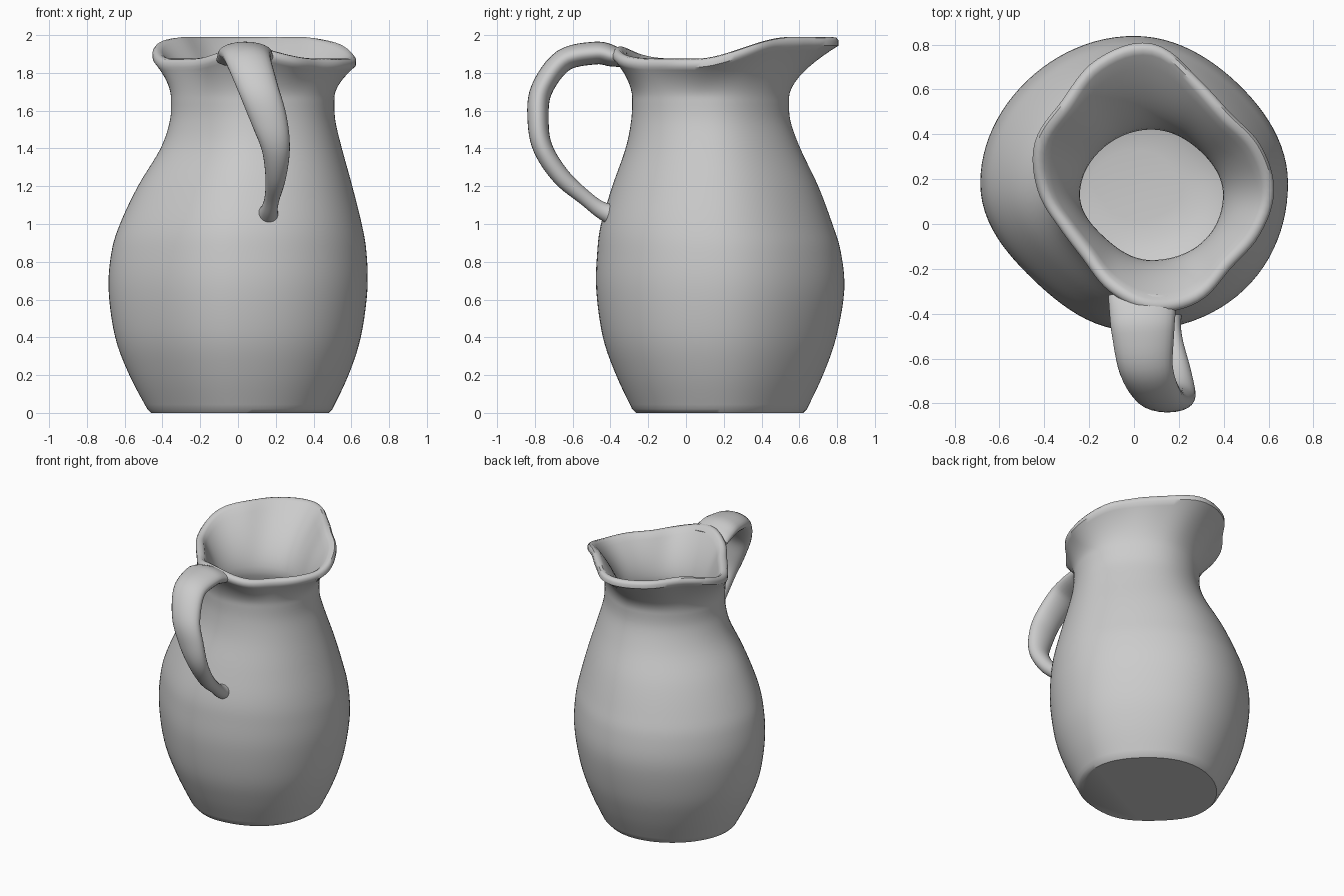
import bpy, bmesh, math
from mathutils import Vector

if "Cube" in bpy.data.objects:
    bpy.data.objects.remove(bpy.data.objects["Cube"])

N = 96  # segments around the body


def catmull(pts, steps, closed=False):
    """Smooth curve through tuples of any length."""
    n = len(pts)
    get = (lambda i: pts[i % n]) if closed else (lambda i: pts[max(0, min(n - 1, i))])
    out = []
    for i in range(n if closed else n - 1):
        a, b, c, d = (get(i + k) for k in (-1, 0, 1, 2))
        for s in range(steps):
            t = s / steps
            out.append(tuple(0.5 * (2 * q + (r - p) * t + (2 * p - 5 * q + 4 * r - u) * t * t
                                    + (3 * q - p - 3 * r + u) * t ** 3)
                             for p, q, r, u in zip(a, b, c, d)))
    if not closed:
        out.append(tuple(pts[-1]))
    return out


def loft(name, rings):
    """Skin a list of closed rings and cap both ends."""
    bm = bmesh.new()
    vs = [[bm.verts.new(p) for p in ring] for ring in rings]
    n = len(rings[0])
    for a, b in zip(vs, vs[1:]):
        for i in range(n):
            bm.faces.new((a[i], a[(i + 1) % n], b[(i + 1) % n], b[i]))
    bm.faces.new(vs[0][::-1])
    bm.faces.new(vs[-1])
    bmesh.ops.recalc_face_normals(bm, faces=bm.faces)
    me = bpy.data.meshes.new(name)
    bm.to_mesh(me)
    bm.free()
    ob = bpy.data.objects.new(name, me)
    bpy.context.collection.objects.link(ob)
    bpy.ops.object.select_all(action='DESELECT')
    bpy.context.view_layer.objects.active = ob
    ob.select_set(True)
    bpy.ops.object.shade_smooth_by_angle(angle=math.radians(45))
    return ob


PINCH = (0.045, 0.015, 0.075, -0.015)  # hand-made unevenness, one value per quarter


def oval(row, inset=0.0):
    """Horizontal ring filling x0..x1, y0..y1, slightly uneven on the diagonals."""
    z, x0, x1, y0, y1 = row
    cx, cy = (x0 + x1) / 2, (y0 + y1) / 2
    rx, ry = (x1 - x0) / 2 - inset, (y1 - y0) / 2 - inset * 1.1
    ring = []
    for i in range(N):
        a = 2 * math.pi * i / N
        k = 1 - PINCH[i * 4 // N] * math.sin(2 * a) ** 2
        ring.append(Vector((cx + rx * math.cos(a) * k, cy + ry * math.sin(a) * k, z)))
    return ring


# Body profile: z, x min, x max, y min, y max
profile = [
    (0.02, -0.48, 0.50, -0.285, 0.64), (0.2, -0.575, 0.585, -0.37, 0.725),
    (0.4, -0.65, 0.65, -0.44, 0.795), (0.65, -0.685, 0.685, -0.475, 0.838),
    (0.85, -0.67, 0.68, -0.47, 0.82), (1.0, -0.625, 0.655, -0.45, 0.775),
    (1.2, -0.53, 0.605, -0.39, 0.70), (1.4, -0.41, 0.55, -0.32, 0.605),
    (1.55, -0.36, 0.515, -0.29, 0.552), (1.67, -0.355, 0.51, -0.285, 0.545)]
rows = catmull(profile, 5)

# Rim outline as radii every 22.5 degrees, pulled out into the spout at the back
radii = [0.545, 0.525, 0.492, 0.54, 0.655, 0.635, 0.567, 0.565,
         0.51, 0.445, 0.435, 0.49, 0.54, 0.54, 0.495, 0.52]
radii = [r[0] for r in catmull([(r,) for r in radii], N // 16, True)]


def rim(inset, drop):
    ring = []
    for i, r in enumerate(radii):
        deg = 360 * i / N
        a = math.radians(deg)
        x, y = 0.08 + (r - inset) * math.cos(a), 0.15 + (r - inset) * math.sin(a)
        t = max(0, min(1, (y - 0.05) / 0.5))
        lift = 0.065 * math.exp(-((deg - 266) / 24) ** 2)  # rises into the handle
        z = 1.875 + 0.115 * t * t * (3 - 2 * t) + lift
        ring.append(Vector((x, y, z - drop)))
    return ring


def flare(low, high, steps):
    """Blend the round neck into the pointed rim."""
    rings = []
    for k in range(1, steps + 1):
        u = k / steps
        f = u ** 1.7
        rings.append([Vector((p.x + (q.x - p.x) * f, p.y + (q.y - p.y) * f,
                              p.z + (q.z - p.z) * u)) for p, q in zip(low, high)])
    return rings


# Pitcher: outer wall, lip, inner wall and floor in one skin
rings = [oval((0.0, -0.46, 0.48, -0.265, 0.62))]
rings += [oval(r) for r in rows]
rings += flare(rings[-1], rim(0.0, 0.045), 10)
rings += [rim(0.0, 0.02), rim(0.012, 0.004), rim(0.035, 0.0)]
inner = [oval(r, 0.115) for r in rows if 0.18 < r[0] < 1.6]
rings += flare(inner[-1], rim(0.055, 0.012), 10)[::-1] + inner[::-1]
rings += [oval((z, -0.5, 0.52, -0.31, 0.66), d) for z, d in ((0.14, 0.14), (0.11, 0.22), (0.1, 0.3))]
loft("pitcher_body", rings)

# Handle path: x, y, z, half width, half thickness
path = [
    (0.04, -0.325, 1.868, 0.155, 0.04), (0.038, -0.39, 1.889, 0.148, 0.056),
    (0.04, -0.48, 1.905, 0.14, 0.06), (0.055, -0.65, 1.865, 0.12, 0.06),
    (0.11, -0.765, 1.71, 0.105, 0.058), (0.165, -0.783, 1.55, 0.095, 0.056),
    (0.20, -0.757, 1.40, 0.075, 0.052), (0.20, -0.66, 1.25, 0.055, 0.048),
    (0.18, -0.53, 1.135, 0.04, 0.04), (0.165, -0.45, 1.075, 0.045, 0.045),
    (0.155, -0.37, 1.04, 0.065, 0.06)]
pts = catmull(path, 6)
tube = []
for i, p in enumerate(pts):
    t = Vector(pts[min(i + 1, len(pts) - 1)][:3]) - Vector(pts[max(i - 1, 0)][:3])
    t.normalize()
    side = Vector((1, 0, 0))
    side = (side - t * side.dot(t)).normalized()
    up = t.cross(side)
    tube.append([Vector(p[:3]) + side * p[3] * math.cos(a) + up * p[4] * math.sin(a)
                 for a in (2 * math.pi * k / 24 for k in range(24))])
loft("handle", tube)
